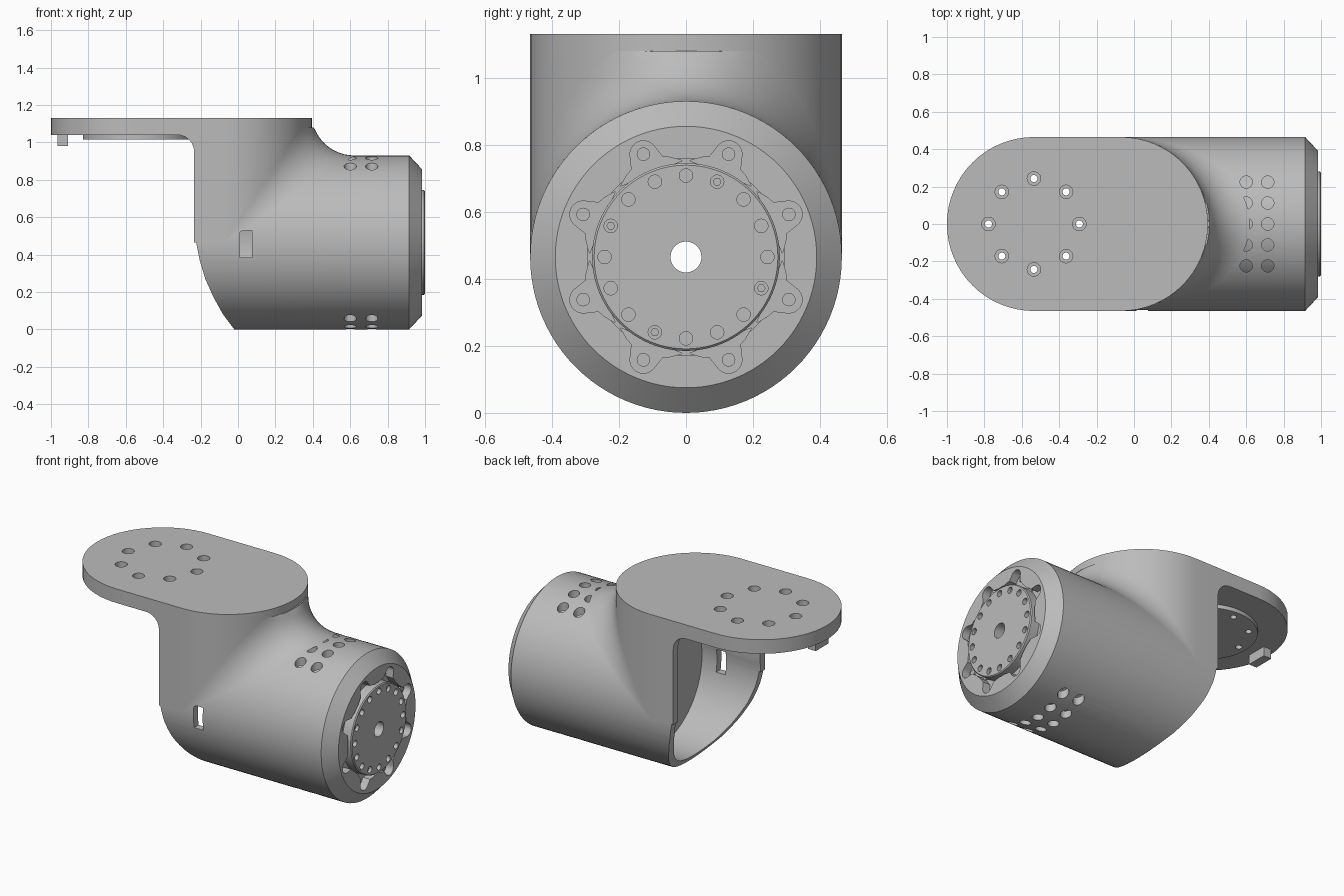
import bpy, bmesh
from math import sin, cos, pi, radians
from mathutils import Vector, Matrix

if "Cube" in bpy.data.objects:
    bpy.data.objects.remove(bpy.data.objects["Cube"])

R = 0.465           # barrel radius, also its axis height
BORE = 0.42         # barrel cavity radius
X_TIP, X_COL = -0.535, -0.07   # plan arc centres of the plate
TOP, UNDER = 1.13, 1.04

grey = bpy.data.materials.new("satin grey")
grey.use_nodes = True
grey.diffuse_color = (0.5, 0.5, 0.5, 1)
grey.node_tree.nodes["Principled BSDF"].inputs["Base Color"].default_value = (0.5, 0.5, 0.5, 1)

XY = lambda u, v, w: (u, v, w)
XZ = lambda u, v, w: (u, w, v)
YZ = lambda u, v, w: (w, u, v)


def prism(bm, pts, frame, lo, hi):
    a = [bm.verts.new(frame(u, v, lo)) for u, v in pts]
    b = [bm.verts.new(frame(u, v, hi)) for u, v in pts]
    bm.faces.new(a)
    bm.faces.new(b)
    for i in range(len(pts)):
        j = (i + 1) % len(pts)
        bm.faces.new((a[i], a[j], b[j], b[i]))


def rod(bm, frame, u, v, r, lo, hi, n=24):
    prism(bm, [(u + r * cos(2 * pi * i / n), v + r * sin(2 * pi * i / n)) for i in range(n)], frame, lo, hi)


def box(bm, x, y, z):
    prism(bm, [(x[0], y[0]), (x[1], y[0]), (x[1], y[1]), (x[0], y[1])], XY, *z)


def lathe(bm, profile, n=96):
    """Closed (x, radius) profile turned about the barrel axis."""
    rings = [[bm.verts.new((x, r * cos(2 * pi * i / n), R + r * sin(2 * pi * i / n)))
              for i in range(n)] for x, r in profile]
    for k in range(len(rings)):
        p, q = rings[k - 1], rings[k]
        for i in range(n):
            j = (i + 1) % n
            bm.faces.new((p[i], p[j], q[j], q[i]))


def arc(cx, r, a0, a1, n=32):
    return [(cx + r * cos(radians(a0 + (a1 - a0) * i / n)),
             r * sin(radians(a0 + (a1 - a0) * i / n))) for i in range(n + 1)]


def finish(name, bm, recalc=True):
    if recalc:
        bmesh.ops.recalc_face_normals(bm, faces=bm.faces[:])
    me = bpy.data.meshes.new(name)
    bm.to_mesh(me)
    bm.free()
    me.materials.append(grey)
    ob = bpy.data.objects.new(name, me)
    bpy.context.scene.collection.objects.link(ob)
    return ob


def select(ob):
    bpy.ops.object.select_all(action='DESELECT')
    ob.select_set(True)
    bpy.context.view_layer.objects.active = ob


def cut(ob, *cutters):
    select(ob)
    for c in cutters:
        m = ob.modifiers.new("cut", 'BOOLEAN')
        m.operation, m.solver, m.object = 'DIFFERENCE', 'EXACT', c
        bpy.ops.object.modifier_apply(modifier=m.name)


def make(name, build):
    bm = bmesh.new()
    build(bm)
    return finish(name, bm)


def ring(count, radius, offset):
    return [(radius * cos(radians(offset) + 2 * pi * i / count),
             R + radius * sin(radians(offset) + 2 * pi * i / count)) for i in range(count)]


# Cutters
column_cavity = make("column_cavity", lambda bm: prism(
    bm, [(-0.6, -0.415)] + arc(X_COL, 0.415, -90, 90) + [(-0.6, 0.415)], XY, R, 1.06))
barrel_cavity = make("barrel_cavity", lambda bm: rod(bm, YZ, 0, R, BORE, -0.5, 0.9, 96))
rear_cut = make("rear_cut", lambda bm: prism(
    bm, [(-0.5, 0.58), (-0.236, 0.58), (-0.225, 0.47), (-0.205, 0.37), (-0.175, 0.27),
         (-0.13, 0.17), (-0.08, 0.08), (-0.02, 0), (0.05, -0.1), (-0.5, -0.1)], XZ, -0.6, 0.6))
side_slot = make("side_slot", lambda bm: box(bm, (0.01, 0.075), (-0.6, -0.3), (0.385, 0.53)))


def vents(bm):
    for x in (0.6, 0.715):
        for k in range(-2, 3):
            rod(bm, XY, x, k * 0.112, 0.033, 0.78, 1.0)
            rod(bm, XY, x, k * 0.112, 0.033, -0.1, 0.15)


def lobes(bm):
    # flared pockets around the output disc
    half = [(0.27, -0.1), (0.293, -0.07), (0.303, -0.05)]
    tip = arc(0.332, 0.04, -75, 75, 14)
    shape = half + tip + [(r, -t) for r, t in reversed(half)]
    for i in range(8):
        a = radians(22.5 + 45 * i)
        pts = [(r * cos(a) - t * sin(a), R + r * sin(a) + t * cos(a)) for r, t in shape]
        prism(bm, pts, YZ, 0.935, 1.05)


def plate_bores(bm):
    for y, z in ring(8, 0.243, 0):
        rod(bm, XY, X_TIP + y, z - R, 0.019, 0.9, 1.2)


def plate_counterbores(bm):
    for y, z in ring(8, 0.243, 0):
        rod(bm, XY, X_TIP + y, z - R, 0.036, 1.075, 1.2)


vent_cut, lobe_cut = make("vent_cut", vents), make("lobe_cut", lobes)
bore_cut, counter_cut = make("bore_cut", plate_bores), make("counter_cut", plate_counterbores)


def disc_holes(bm):
    for y, z in ring(16, 0.243, 0):
        rod(bm, YZ, y, z, 0.02, 0.965, 1.1)


disc_cut = make("disc_cut", disc_holes)
cutters = [column_cavity, barrel_cavity, rear_cut, side_slot, vent_cut, lobe_cut,
           bore_cut, counter_cut, disc_cut]

# Barrel housing with chamfered nose and recessed face
barrel = make("barrel", lambda bm: lathe(bm, [
    (-0.235, BORE), (-0.235, R), (0.915, R), (0.985, 0.39), (0.985, 0.293),
    (0.94, 0.293), (0.94, 0.046), (0.9, 0.046), (0.9, BORE)]))
cut(barrel, column_cavity, rear_cut, side_slot, vent_cut, lobe_cut)

# Column joining barrel and plate
column = make("column", lambda bm: prism(
    bm, [(-0.235, -R)] + arc(X_COL, R, -90, 90) + [(-0.235, R)], XY, R, 1.08))
cut(column, column_cavity, barrel_cavity, side_slot)


# Rolling-ball blend where the column meets the barrel
def blend(bm, r=0.225, steps=12, n=48):
    rows = []
    for i in range(n + 1):
        t = radians(-88 + 176 * i / n)
        wall, tube = Vector((cos(t), sin(t), 0)), Vector((0, sin(t), cos(t)))
        centre = Vector((X_COL, 0, R)) + (R + r) * Vector((cos(t), sin(t), cos(t)))
        row = []
        for k in range(steps + 1):
            p = centre - r * wall.slerp(tube, k / steps)
            p.z = min(p.z, 1.08)
            row.append(bm.verts.new(p))
        rows.append(row)
    for a, b in zip(rows, rows[1:]):
        for k in range(steps):
            bm.faces.new((a[k], a[k + 1], b[k + 1], b[k]))


bm = bmesh.new()
blend(bm)
bm.normal_update()
bmesh.ops.reverse_faces(bm, faces=[f for f in bm.faces if f.normal.x + f.normal.z < 0])
finish("column_blend", bm, recalc=False)


# Top plate with rounded rim
def top_plate(bm):
    prism(bm, arc(X_COL, R, -90, 90) + arc(X_TIP, R, 90, 270), XY, UNDER, TOP)
    for height, size, seg in ((TOP, 0.05, 6),):
        rim = [e for e in bm.edges if all(abs(v.co.z - height) < 1e-4 for v in e.verts)]
        bmesh.ops.bevel(bm, geom=rim, offset=size, segments=seg, profile=0.5, affect='EDGES')


plate = make("top_plate", top_plate)
pad = make("plate_pad", lambda bm: rod(bm, XY, X_TIP, 0, 0.295, 1.015, UNDER + 0.005, 64))
cut(plate, bore_cut, counter_cut)
cut(pad, bore_cut)
make("locating_tab", lambda bm: box(bm, (-0.965, -0.91), (-0.065, 0.065), (0.98, 1.05)))


# Curved gussets under the plate
def gussets(bm):
    r = 0.09
    curve = [(-0.235 - r + r * cos(radians(a)), UNDER - r + r * sin(radians(a))) for a in range(0, 91, 10)]
    for lo, hi in ((-R, -0.415), (0.415, R)):
        prism(bm, curve + [(-0.235 - r, 1.05), (-0.23, 1.05), (-0.23, UNDER - r)], XZ, lo, hi)


make("plate_gussets", gussets)

# Inner drive unit with a hollow shaft
make("drive_unit", lambda bm: lathe(bm, [
    (0.18, 0.046), (0.18, 0.419), (0.24, 0.419), (0.24, 0.36), (0.905, 0.36), (0.905, 0.046)]))

# Output disc
disc = make("output_disc", lambda bm: lathe(bm, [
    (0.93, 0.046), (0.93, 0.28), (0.994, 0.28), (1.0, 0.274), (1.0, 0.046)]))
cut(disc, disc_cut)


# Screws
def disc_screws(bm):
    for y, z in ring(4, 0.243, 67.5):
        rod(bm, YZ, y, z, 0.013, 0.96, 0.985, 6)


def pocket_screws(bm):
    for y, z in ring(8, 0.332, 22.5):
        rod(bm, YZ, y, z, 0.02, 0.93, 0.945)


make("disc_screws", disc_screws)
make("pocket_screws", pocket_screws)

for c in cutters:
    bpy.data.objects.remove(c)
for ob in bpy.context.scene.objects:
    if ob.type == 'MESH':
        select(ob)
        bpy.ops.object.shade_smooth_by_angle(angle=radians(30))
